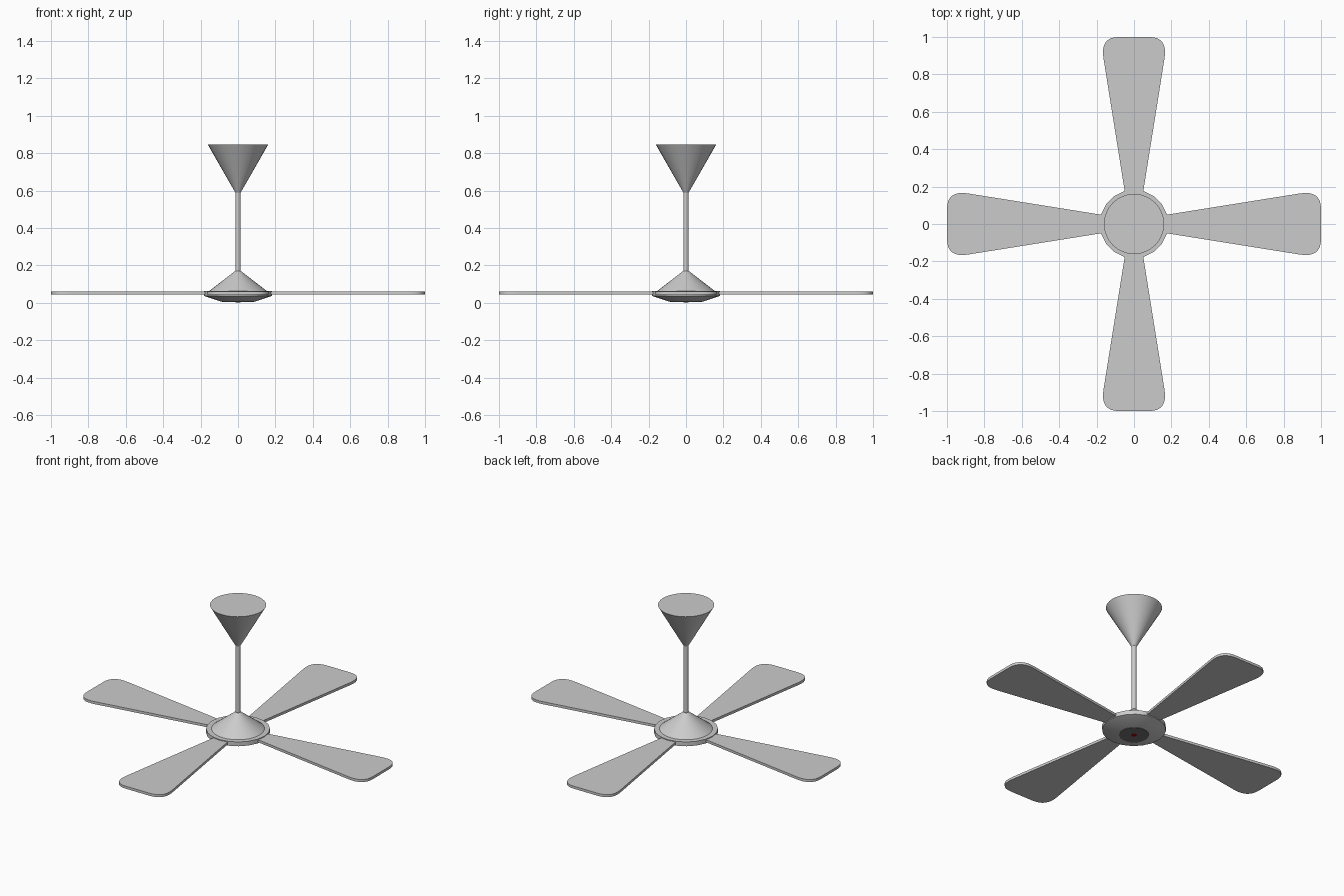
import bpy, bmesh, math
from mathutils import Vector

if "Cube" in bpy.data.objects:
    bpy.data.objects.remove(bpy.data.objects["Cube"])


def finish(name, bm, color=None, smooth=True):
    bmesh.ops.recalc_face_normals(bm, faces=bm.faces)
    me = bpy.data.meshes.new(name)
    bm.to_mesh(me)
    bm.free()
    ob = bpy.data.objects.new(name, me)
    bpy.context.collection.objects.link(ob)
    if color:
        mat = bpy.data.materials.new(name + "_material")
        mat.diffuse_color = color
        mat.use_nodes = True
        mat.node_tree.nodes["Principled BSDF"].inputs["Base Color"].default_value = mat.diffuse_color
        me.materials.append(mat)
    if smooth:
        bpy.ops.object.select_all(action='DESELECT')
        ob.select_set(True)
        bpy.context.view_layer.objects.active = ob
        bpy.ops.object.shade_smooth_by_angle(angle=math.radians(25))
    return ob


def turned(name, profile, sides=32, color=None):
    """Closed solid of revolution from (radius, z) points, capped at both ends."""
    bm = bmesh.new()
    rings = []
    for r, z in profile:
        rings.append([bm.verts.new((r * math.cos(2 * math.pi * i / sides),
                                    r * math.sin(2 * math.pi * i / sides), z))
                      for i in range(sides)])
    for a, b in zip(rings, rings[1:]):
        for i in range(sides):
            j = (i + 1) % sides
            bm.faces.new((a[i], a[j], b[j], b[i]))
    bm.faces.new(rings[0])
    bm.faces.new(rings[-1])
    return finish(name, bm, color)


def blade(name, angle):
    """Tapered paddle with rounded tip corners, pointing along the given angle."""
    half = [(0.14, 0.044), (0.885, 0.163)]
    p0, p1, p2 = Vector((0.885, 0.163)), Vector((1.0, 0.182)), Vector((1.0, 0.08))
    for k in range(1, 9):
        t = k / 8
        p = p0 * (1 - t) ** 2 + p1 * 2 * t * (1 - t) + p2 * t * t
        half.append((p.x, p.y))
    outline = [(x, -y) for x, y in half] + half[::-1]
    bm = bmesh.new()
    face = bm.faces.new([bm.verts.new((x, y, 0.043)) for x, y in outline])
    out = bmesh.ops.extrude_face_region(bm, geom=[face])
    top = [v for v in out["geom"] if isinstance(v, bmesh.types.BMVert)]
    bmesh.ops.translate(bm, verts=top, vec=(0, 0, 0.016))
    ob = finish(name, bm)
    ob.rotation_euler.z = angle


# ceiling mount and rod
turned("ceiling_canopy", [(0.015, 0.59), (0.161, 0.845)])
turned("down_rod", [(0.014, 0.16), (0.014, 0.60)], 16)

# motor housing: upper cone, blade ring and lower bowl
turned("housing_cone", [(0.155, 0.055), (0.155, 0.062), (0.015, 0.17)])
turned("hub_ring", [(0.09, 0.006), (0.183, 0.037), (0.183, 0.064), (0.15, 0.064)], 20)

# bottom cap and indicator
turned("bottom_cap", [(0.085, 0.004), (0.085, 0.02)], 32, (0.16, 0.16, 0.16, 1))
turned("indicator_light", [(0.011, 0.0), (0.015, 0.004), (0.015, 0.01)], 16, (0.5, 0.0, 0.0, 1))

# four blades
for i in range(4):
    blade(f"blade_{i + 1}", i * math.pi / 2)
